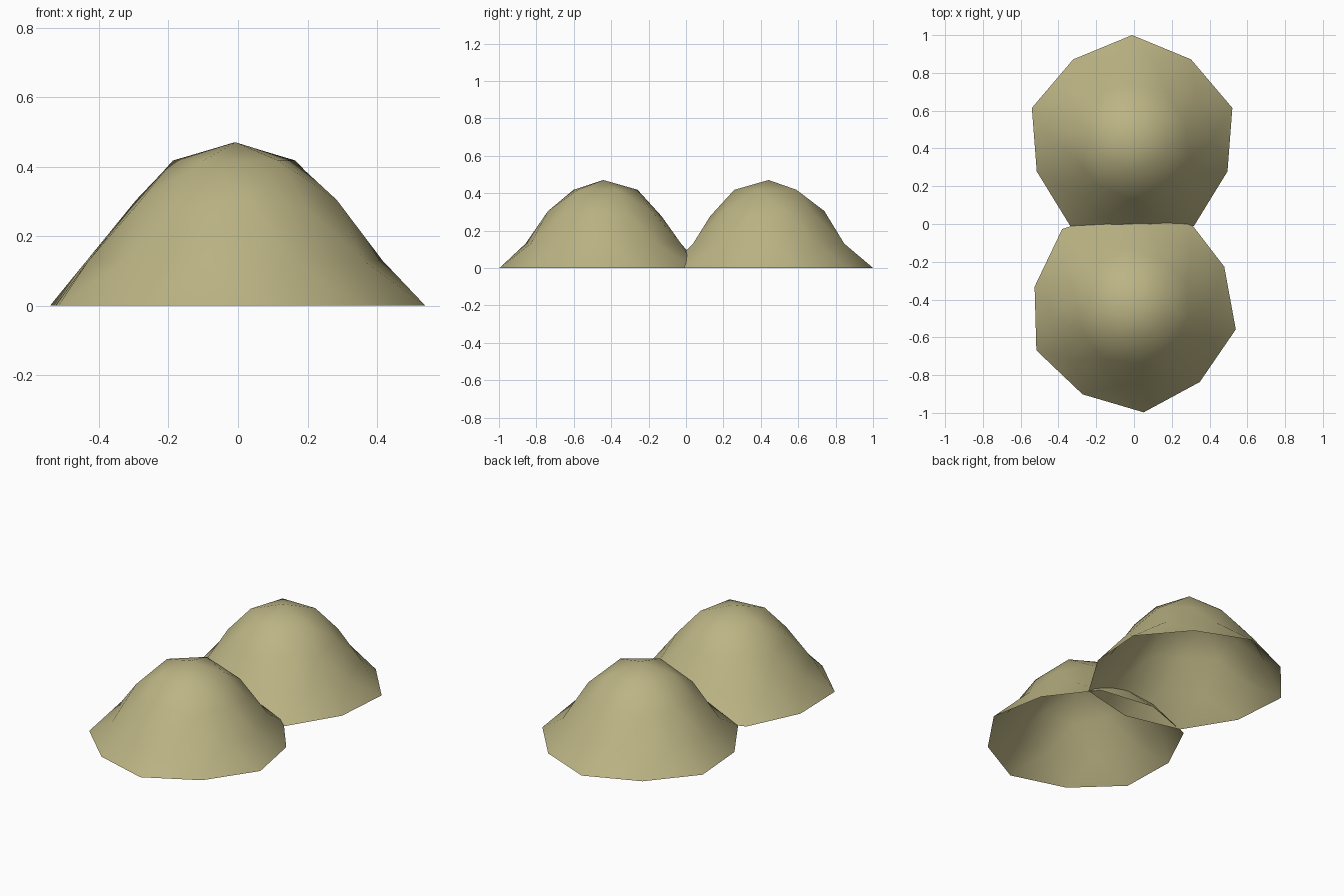
import bpy, bmesh, math
from mathutils import Matrix

if "Cube" in bpy.data.objects:
    bpy.data.objects.remove(bpy.data.objects["Cube"])

khaki = bpy.data.materials.new("khaki")
khaki.diffuse_color = (0.50, 0.455, 0.232, 1)
khaki.use_nodes = True
khaki.node_tree.nodes["Principled BSDF"].inputs["Base Color"].default_value = khaki.diffuse_color


def mound(name, x, y, turn):
    """Open-bottomed low-poly dome: upper part of an icosphere with a flared foot."""
    bm = bmesh.new()
    bmesh.ops.create_icosphere(bm, subdivisions=2, radius=1)
    # remove the bottom cap, leaving it open underneath
    bmesh.ops.delete(bm, geom=[v for v in bm.verts if v.co.z < -0.6], context='VERTS')
    for v in bm.verts:
        z = v.co.z
        if z < -0.4:            # flared rim on the ground
            spread, height = 0.624, 0.0
        elif z < 0.1:           # waist ring
            spread, height = 0.425, 0.13
        else:                   # rounded top
            spread, height = 0.35, 0.12 + 0.35 * z
        v.co = (v.co.x * spread, v.co.y * spread, height)
    bm.transform(Matrix.Translation((x, y, 0)) @ Matrix.Rotation(math.radians(turn), 4, 'Z'))
    for f in bm.faces:
        f.smooth = True
    me = bpy.data.meshes.new(name)
    bm.to_mesh(me)
    bm.free()
    me.materials.append(khaki)
    bpy.context.collection.objects.link(bpy.data.objects.new(name, me))


# two overlapping mounds, one behind the other
mound("back_mound", -0.01, 0.442, -90)
mound("front_mound", -0.007, -0.442, 96)
